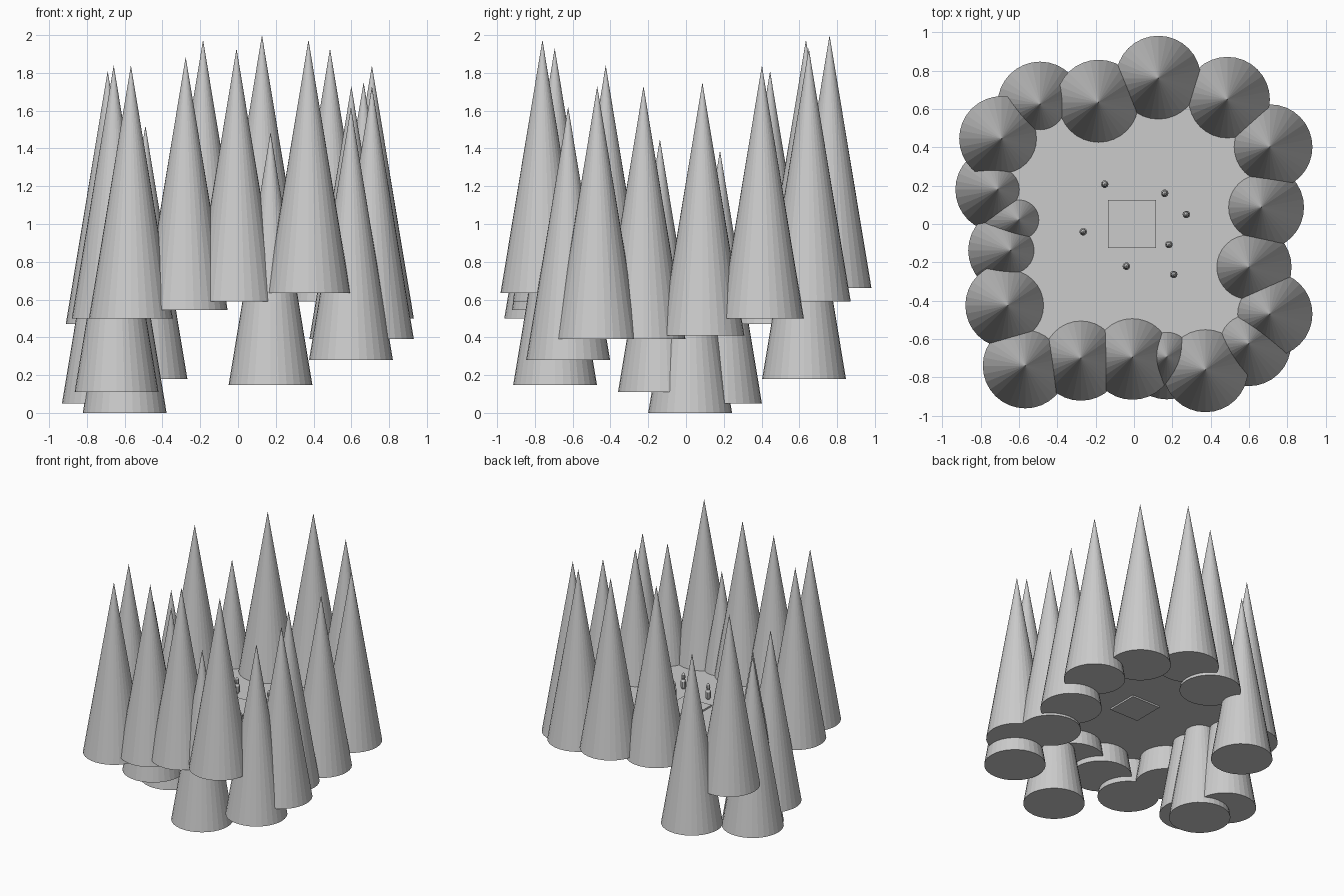
import bpy, bmesh, math

if "Cube" in bpy.data.objects:
    bpy.data.objects.remove(bpy.data.objects["Cube"])

grey = bpy.data.materials.new("stone_grey")
grey.diffuse_color = (0.6, 0.6, 0.6, 1)
grey.use_nodes = True
grey.node_tree.nodes["Principled BSDF"].inputs["Base Color"].default_value = grey.diffuse_color

CONE_R, CONE_H, GROUND_Z = 0.222, 1.34, 0.715


def finish(bm, name):
    bmesh.ops.recalc_face_normals(bm, faces=bm.faces)
    me = bpy.data.meshes.new(name)
    bm.to_mesh(me)
    bm.free()
    me.materials.append(grey)
    ob = bpy.data.objects.new(name, me)
    bpy.context.collection.objects.link(ob)
    return ob


def cone(name, x, y, z, r1, r2, h, n):
    bm = bmesh.new()
    bmesh.ops.create_cone(bm, cap_ends=True, segments=n, radius1=r1, radius2=r2, depth=h)
    ob = finish(bm, name)
    ob.location = (x, y, z + h / 2)
    return ob


def lathe(name, x, y, z, profile, n):
    bm = bmesh.new()
    rings = [[bm.verts.new((r * math.cos(2 * math.pi * i / n),
                            r * math.sin(2 * math.pi * i / n), h)) for i in range(n)]
             for r, h in profile]
    for a, b in zip(rings, rings[1:]):
        for i in range(n):
            j = (i + 1) % n
            bm.faces.new((a[i], a[j], b[j], b[i]))
    bm.faces.new(rings[0])
    bm.faces.new(rings[-1])
    ob = finish(bm, name)
    ob.location = (x, y, z)


# ring of tall spires: x, y, base height
spires = [
    (0.127, 0.76, 0.66), (0.487, 0.65, 0.59), (-0.185, 0.635, 0.635),
    (-0.49, 0.625, 0.18), (-0.69, 0.445, 0.47), (-0.71, 0.18, 0.05),
    (-0.60, 0.022, 0.0), (-0.643, -0.138, 0.11), (-0.658, -0.425, 0.50),
    (-0.567, -0.74, 0.50), (-0.277, -0.70, 0.545), (-0.008, -0.695, 0.59),
    (0.172, -0.693, 0.147), (0.373, -0.76, 0.635), (0.598, -0.624, 0.28),
    (0.709, -0.47, 0.39), (0.60, -0.225, 0.39), (0.665, 0.087, 0.41),
    (0.709, 0.402, 0.50),
]
for i, (x, y, z) in enumerate(spires):
    cone(f"spire_{i + 1}", x, y, z, CONE_R, 0, CONE_H, 32)

# flat clearing spanning between the spires
bm = bmesh.new()
ring = sorted(spires, key=lambda s: math.atan2(s[1], s[0]))
bm.faces.new([bm.verts.new((x, y, GROUND_Z)) for x, y, _ in ring])
bmesh.ops.recalc_face_normals(bm, faces=bm.faces)
ret = bmesh.ops.extrude_face_region(bm, geom=bm.faces[:])
for v in ret["geom"]:
    if isinstance(v, bmesh.types.BMVert):
        v.co.z -= 0.004
finish(bm, "clearing_floor")

# square slab set into the middle of the clearing
bm = bmesh.new()
bmesh.ops.create_cube(bm, size=1)
bmesh.ops.scale(bm, vec=(0.25, 0.25, 0.03), verts=bm.verts)
slab = finish(bm, "centre_slab")
slab.location = (-0.01, 0, GROUND_Z - 0.002)

# small standing pegs around the slab
peg_profile = [(0.012, 0), (0.02, 0.015), (0.02, 0.06), (0.012, 0.075),
               (0.015, 0.09), (0.012, 0.11), (0.003, 0.125)]
pegs = [(-0.153, 0.208), (0.16, 0.16), (0.273, 0.05), (-0.265, -0.04),
        (0.182, -0.107), (-0.04, -0.22), (0.207, -0.263)]
for i, (x, y) in enumerate(pegs):
    lathe(f"peg_{i + 1}", x, y, GROUND_Z, peg_profile, 10)
